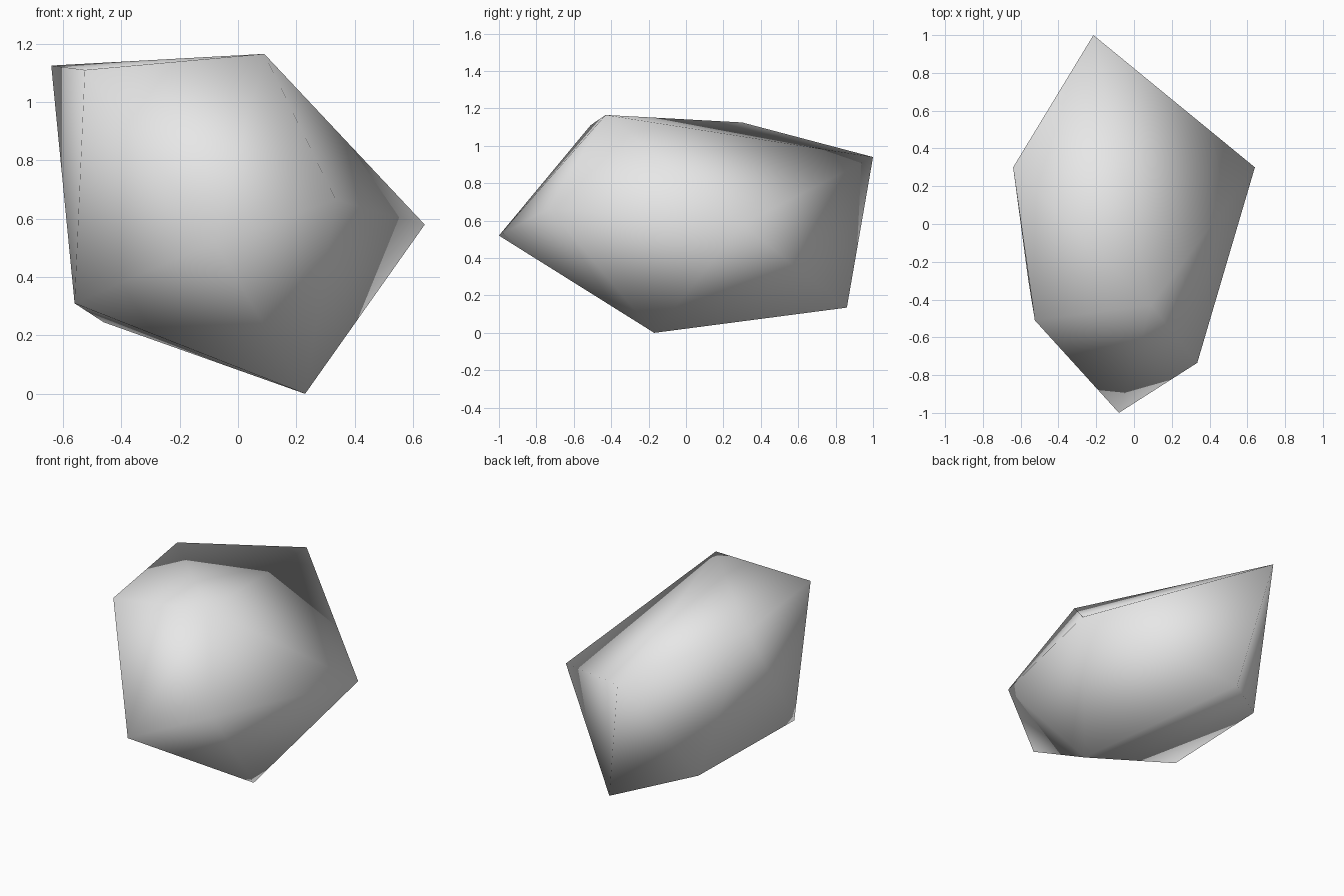
import bpy
import bmesh

# Remove the default cube
cube = bpy.data.objects.get("Cube")
if cube:
    bpy.data.objects.remove(cube, do_unlink=True)

# Plain grey stone
stone = bpy.data.materials.new("stone_grey")
stone.use_nodes = True
colour = (0.8, 0.8, 0.8, 1.0)
stone.diffuse_color = colour
for node in stone.node_tree.nodes:
    if node.type == "BSDF_PRINCIPLED":
        node.inputs["Base Color"].default_value = colour

# Corners of the rock, wrapped in a convex hull
crown = [(-0.64, 0.30, 1.125), (0.09, -0.43, 1.165), (-0.525, -0.51, 1.11)]
rear = [(-0.215, 1.0, 0.94), (-0.06, 0.86, 0.135)]
nose = [(-0.08, -1.0, 0.52), (0.335, -0.735, 0.665)]
flank = [(0.64, 0.30, 0.58)]
underside = [(0.23, -0.17, 0.0), (-0.56, -0.295, 0.31), (-0.46, 0.53, 0.245)]

bm = bmesh.new()
for corner in crown + rear + nose + flank + underside:
    bm.verts.new(corner)
bmesh.ops.convex_hull(bm, input=bm.verts[:])
bmesh.ops.recalc_face_normals(bm, faces=bm.faces[:])

# Smooth shading over the few large faces
for face in bm.faces:
    face.smooth = True

mesh = bpy.data.meshes.new("rock")
bm.to_mesh(mesh)
bm.free()
mesh.materials.append(stone)
rock = bpy.data.objects.new("rock", mesh)
bpy.context.collection.objects.link(rock)
